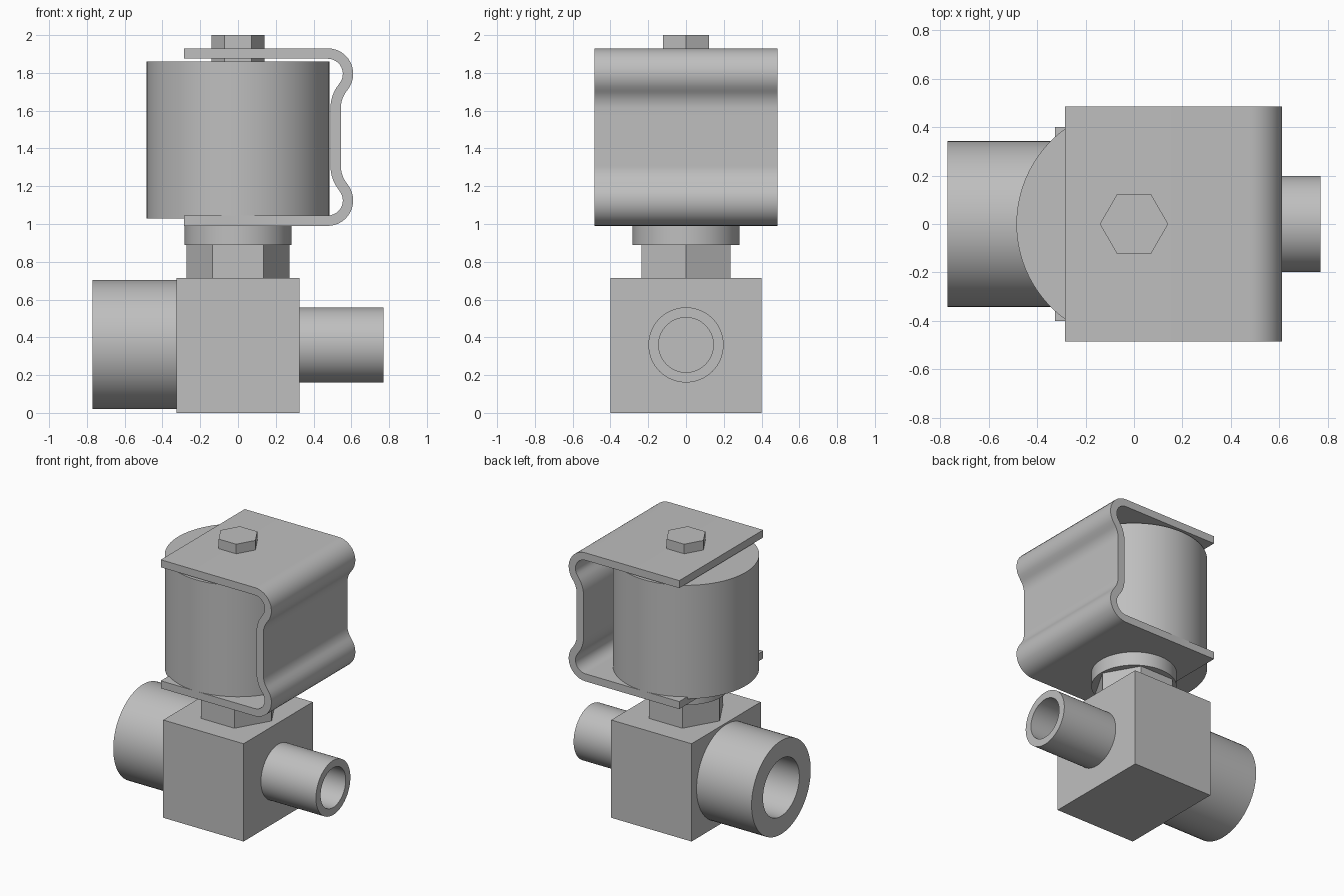
import bpy
import bmesh
from math import cos, sin, pi, radians
from mathutils import Vector

if "Cube" in bpy.data.objects:
    bpy.data.objects.remove(bpy.data.objects["Cube"], do_unlink=True)

grey = bpy.data.materials.new("plain grey")
grey.use_nodes = True
colour = (0.52, 0.52, 0.52, 1)
grey.diffuse_color = colour
grey.node_tree.nodes["Principled BSDF"].inputs["Base Color"].default_value = colour


def finish(name, bm, smooth=True):
    bmesh.ops.recalc_face_normals(bm, faces=bm.faces)
    mesh = bpy.data.meshes.new(name)
    bm.to_mesh(mesh)
    bm.free()
    mesh.materials.append(grey)
    obj = bpy.data.objects.new(name, mesh)
    bpy.context.collection.objects.link(obj)
    if smooth:
        bpy.ops.object.select_all(action='DESELECT')
        obj.select_set(True)
        bpy.context.view_layer.objects.active = obj
        bpy.ops.object.shade_smooth_by_angle(angle=radians(30))
    return obj


def extrude(name, points, offset, smooth=True):
    """Extrude a flat outline along an offset vector."""
    bm = bmesh.new()
    face = bm.faces.new([bm.verts.new(p) for p in points])
    new = bmesh.ops.extrude_face_region(bm, geom=[face], use_keep_orig=True)["geom"]
    bmesh.ops.translate(bm, vec=offset,
                        verts=[v for v in new if isinstance(v, bmesh.types.BMVert)])
    return finish(name, bm, smooth)


def upright(name, radius, z0, z1, sides):
    """Vertical cylinder or hexagon with a corner on +x."""
    ring = [(radius * cos(2 * pi * i / sides), radius * sin(2 * pi * i / sides), z0)
            for i in range(sides)]
    return extrude(name, ring, (0, 0, z1 - z0), sides > 8)


def pipe(name, x_root, x_tip, outer, inner, z, sides=64):
    """Hollow pipe along x, its bore closed by a floor at the root."""
    bm = bmesh.new()
    rings = []
    for x, r in ((x_root, outer), (x_tip, outer), (x_tip, inner), (x_root, inner)):
        rings.append([bm.verts.new((x, r * cos(2 * pi * i / sides),
                                    z + r * sin(2 * pi * i / sides)))
                      for i in range(sides)])
    for a, b in zip(rings, rings[1:]):
        for i in range(sides):
            j = (i + 1) % sides
            bm.faces.new((a[i], a[j], b[j], b[i]))
    return finish(name, bm)


# Valve body with its two ports
extrude("valve_body", [(-0.325, -0.4, 0), (0.325, -0.4, 0), (0.325, 0.4, 0), (-0.325, 0.4, 0)],
        (0, 0, 0.715), False)
pipe("large_port", -0.325, -0.77, 0.342, 0.21, 0.362)
pipe("small_port", 0.325, 0.77, 0.199, 0.145, 0.36)

# Neck, coil and top nut
upright("neck_hexagon", 0.272, 0.715, 0.89, 6)
upright("neck_collar", 0.283, 0.89, 0.99, 72)
upright("coil_housing", 0.485, 1.03, 1.86, 96)
upright("top_nut", 0.141, 1.86, 2.0, 6)

# Bent strap: centre line of the upper half, mirrored to the lower half
middle, half_thick, steps = 1.46, 0.0275, 12


def arc(cx, cz, r, start, end):
    angles = [radians(start + (end - start) * i / steps) for i in range(steps + 1)]
    return [Vector((cx + r * cos(a), cz + r * sin(a))) for a in angles]


upper = [Vector((-0.285, 1.9025))]
upper += arc(0.475, 1.795, 0.1075, 90, -40)
upper += arc(0.692, 1.613, 0.175, 140, 180)[1:]
path = upper + [Vector((p.x, 2 * middle - p.y)) for p in reversed(upper)]
# Offset the line to both sides to give it thickness
outer, inner = [], []
for i, p in enumerate(path):
    before = (p - path[i - 1]).normalized() if i else Vector((1, 0))
    after = (path[i + 1] - p).normalized() if i < len(path) - 1 else Vector((-1, 0))
    t = (before + after).normalized()
    side = Vector((-t.y, t.x)) * half_thick
    outer.append(p + side)
    inner.append(p - side)
extrude("coil_strap", [(p.x, -0.485, p.y) for p in outer + inner[::-1]], (0, 0.97, 0))
